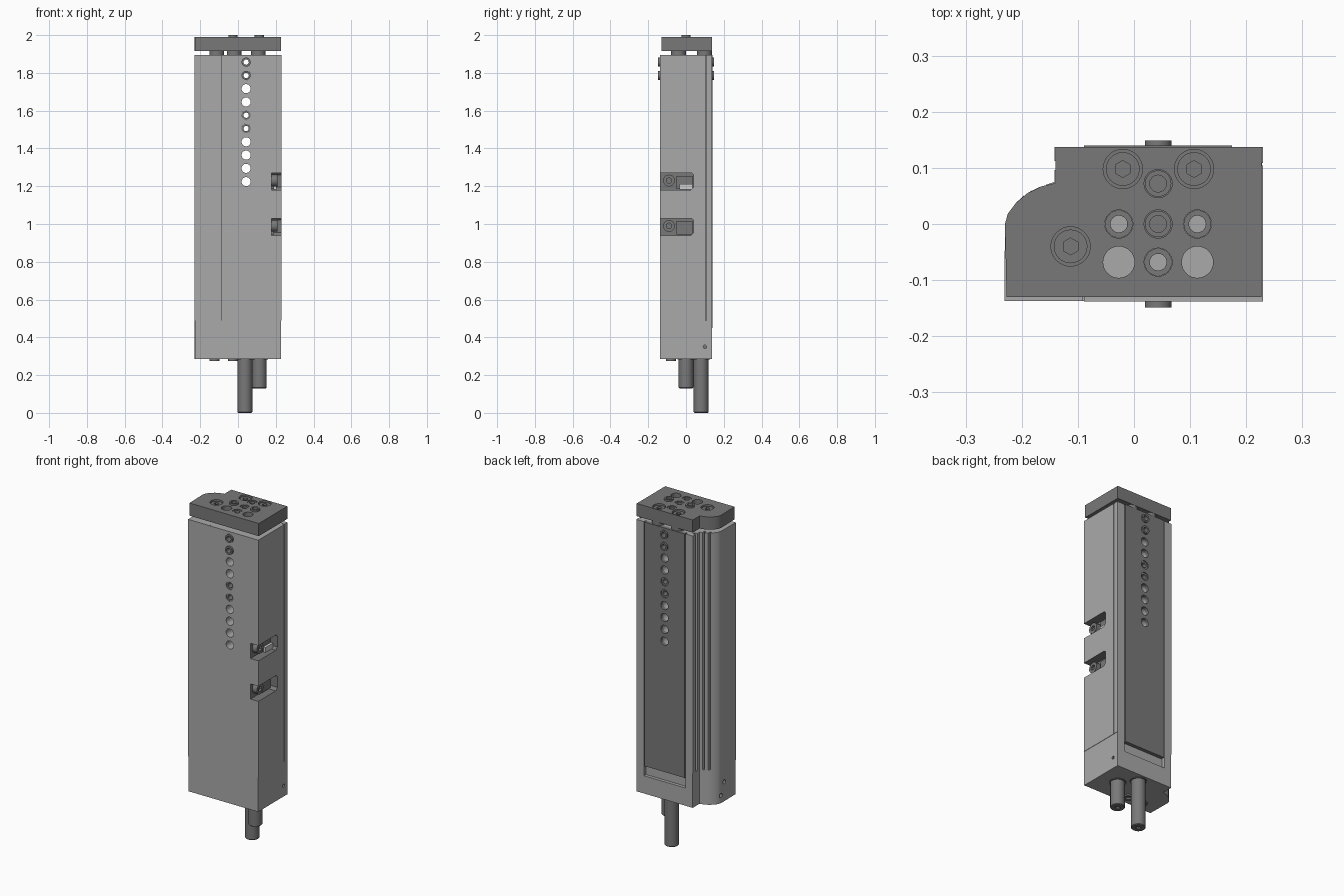
import bpy
import bmesh
from math import radians
from mathutils import Matrix, Vector

if "Cube" in bpy.data.objects:
    bpy.data.objects.remove(bpy.data.objects["Cube"])


def material(name, value):
    m = bpy.data.materials.new(name)
    m.use_nodes = True
    colour = (value, value, value, 1)
    m.diffuse_color = colour
    m.node_tree.nodes["Principled BSDF"].inputs["Base Color"].default_value = colour
    return m


ALU = material("light aluminium", 0.40)
STEEL = material("dark steel", 0.19)
PALE = material("pale plastic", 0.62)


def finish(name, bm, mat):
    bmesh.ops.recalc_face_normals(bm, faces=bm.faces)
    mesh = bpy.data.meshes.new(name)
    bm.to_mesh(mesh)
    bm.free()
    mesh.materials.append(mat)
    ob = bpy.data.objects.new(name, mesh)
    bpy.context.collection.objects.link(ob)
    return ob


def prism(name, outline, z0, z1, mat):
    bm = bmesh.new()
    face = bm.faces.new([bm.verts.new((x, y, z0)) for x, y in outline])
    top = bmesh.ops.extrude_face_region(bm, geom=[face])["geom"]
    bmesh.ops.translate(bm, vec=(0, 0, z1 - z0),
                        verts=[v for v in top if isinstance(v, bmesh.types.BMVert)])
    return finish(name, bm, mat)


def box(name, lo, hi, mat):
    outline = [(lo[0], lo[1]), (hi[0], lo[1]), (hi[0], hi[1]), (lo[0], hi[1])]
    return prism(name, outline, lo[2], hi[2], mat)


def rod(name, start, end, r, mat, sides=32):
    a, b = Vector(start), Vector(end)
    bm = bmesh.new()
    spin = (b - a).to_track_quat("Z", "Y").to_matrix().to_4x4()
    bmesh.ops.create_cone(bm, cap_ends=True, segments=sides, radius1=r, radius2=r,
                          depth=(b - a).length,
                          matrix=Matrix.Translation((a + b) / 2) @ spin)
    return finish(name, bm, mat)


def select(ob):
    bpy.ops.object.select_all(action="DESELECT")
    ob.select_set(True)
    bpy.context.view_layer.objects.active = ob


def cut(ob, cutters):
    for c in cutters:
        mod = ob.modifiers.new("cut", "BOOLEAN")
        mod.operation, mod.solver, mod.object = "DIFFERENCE", "EXACT", c
        mod.material_mode = "TRANSFER"
        select(ob)
        bpy.ops.object.modifier_apply(modifier=mod.name)
        bpy.data.objects.remove(c)


def vertical(name, x, y, z0, z1, r, mat, sides=32):
    return rod(name, (x, y, z0), (x, y, z1), r, mat, sides)


def socket_screw(name, start, end, r, mat):
    # Cap head with a hexagonal socket in its end
    a, b = Vector(start), Vector(end)
    head = rod(name, a, b, r, mat)
    d = (b - a).normalized()
    cut(head, [rod("socket", b - d * 0.012, b + d * 0.01, r * 0.5, mat, 6)])
    return head


def tube(name, start, end, r, bore, mat):
    a, b = Vector(start), Vector(end)
    d = (b - a).normalized() * 0.01
    ob = rod(name, a, b, r, mat)
    cut(ob, [rod("bore", a - d, b + d, bore, mat)])
    return ob


# Extruded housing with seams, panel recess and sensor grooves in the rear corner
corner = [(-.14, .137), (-.14, .073), (-.165, .067), (-.19, .055),
          (-.21, .038), (-.225, .018), (-.23, 0)]
grooves = [(-.142, .137), (-.142, .112), (-.125, .112), (-.125, .096),
           (-.142, .096), (-.142, .075), (-.157, .07), (-.157, .05),
           (-.168, .05), (-.168, .066), (-.185, .058), (-.185, .04),
           (-.196, .04), (-.196, .051)] + corner[4:]
housing = [(-.231, -.137), (-.092, -.137), (-.092, -.13), (-.089, -.13),
           (-.089, -.138), (.23, -.138), (.23, .104), (.215, .104), (.215, .109),
           (.23, .109), (.23, .137), (.18, .137), (.18, .12), (-.094, .12),
           (-.094, .137)] + grooves
body = prism("housing", housing, 0.49, 1.895, ALU)
panel = box("back_panel", (-.089, .119, .45), (.175, .14, 1.895), STEEL)

# Base block, open behind the foot of the panel
base = prism("base_block", [(-.228, -.137), (.228, -.137), (.228, .137)] + corner,
             0.285, 0.49, ALU)
cut(base, [box("recess", (-.094, .118, .39), (.18, .2, .6), ALU),
           rod("side_port", (.2, .1, .35), (.3, .1, .35), .009, STEEL),
           rod("port_high", (-.3, -.03, .4), (-.2, -.03, .4), .012, STEEL),
           rod("port_low", (-.3, .0, .33), (-.2, .0, .33), .012, STEEL)])

# Row of cross holes through the housing, four of them bushed
HX = 0.043
for i in range(10):
    z = 1.857 - i * 0.0703
    for part, mat in ((body, ALU), (panel, STEEL)):
        cut(part, [rod("cross_hole", (HX, -.2, z), (HX, .2, z), .024, mat)])
    if i in (0, 1, 4, 5):
        for side in (-1, 1):
            tip = 0.149 if i < 2 else 0.134
            tube(f"cross_bushing_{i}_{side}", (HX, side * .1, z), (HX, side * tip, z),
                 .0238, .014, STEEL)

# Two clamp slots on the side, open to the front
for i, z in enumerate((1.225, 0.985)):
    outline = [(-.2, -.045), (.025, -.045), (.04, -.03), (.04, .035), (.03, .045), (-.2, .045)]
    slot = prism("slot", outline, 0.178, 0.3, STEEL)
    # Local x, y, z become world y, z, x
    slot.data.transform(Matrix(((0, 0, 1, 0), (1, 0, 0, 0), (0, 1, 0, z), (0, 0, 0, 1))))
    cut(body, [slot])
    socket_screw(f"clamp_screw_{i}", (.17, -.09, z + .005), (.208, -.09, z + .005), .031, STEEL)
    box(f"clamp_bar_{i}", (.175, -.05, z - .04), (.19, .035, z + .03), STEEL)
box("sensor_tab", (.18, -.035, 1.183), (.205, .035, 1.213), PALE)

# Top plate carrying counterbores, dowel holes and bushings
cap = prism("top_plate", [(-.227, -.13), (.227, -.13), (.227, .137)] + corner,
            1.915, 1.99, STEEL)
screws = [(-.113, -.04), (-.02, .098), (.107, .098)]
plugs = [(HX, .072), (HX, 0)]
sleeves = [(-.027, 0), (.113, 0)]
for x, y in screws:
    cut(cap, [vertical("counterbore", x, y, 1.95, 2.1, .035, STEEL)])
    socket_screw("plate_screw", (x, y, 1.94), (x, y, 1.982), .030, STEEL)
    vertical("spacer", x, y, 1.89, 1.92, .039, STEEL)
for x, y in plugs:
    cut(cap, [vertical("plug_bore", x, y, 1.975, 2.1, .025, STEEL)])
    tube("plug_ring", (x, y, 1.97), (x, y, 1.987), .0235, .015, STEEL)
for x, y in sleeves + [(HX, -.068)]:
    cut(cap, [vertical("sleeve_bore", x, y, 1.8, 2.1, .025, STEEL)])
    height = 2.0 if y == 0 else 1.987
    tube("dowel_sleeve", (x, y, 1.92), (x, y, height), .0245, .015, STEEL)
for x in (-.027, .113):
    cut(cap, [vertical("large_hole", x, -.068, 1.8, 2.1, .028, STEEL)])

# Guide rods with chamfered ends, and small fittings under the base
for name, x, y, z in (("long_rod", .037, .08, 0), ("short_rod", .113, 0, .13)):
    r = vertical(name, x, y, z, .3, .039, STEEL)
    cut(r, [vertical("centre_hole", x, y, z - .02, z + .015, .012, STEEL)])
    bev = r.modifiers.new("chamfer", "BEVEL")
    bev.width, bev.limit_method, bev.angle_limit = 0.004, "ANGLE", radians(60)
    tube(name + "_seal", (x, y, .282), (x, y, .288), .046, .03, STEEL)
for x, y in ((-.125, -.08), (-.027, -.08)):
    tube("base_sleeve", (x, y, .276), (x, y, .3), .027, .016, STEEL)

# Smooth curved walls while edges stay sharp
for ob in bpy.context.collection.objects:
    if ob.type == "MESH":
        select(ob)
        bpy.ops.object.shade_smooth_by_angle(angle=radians(25))
